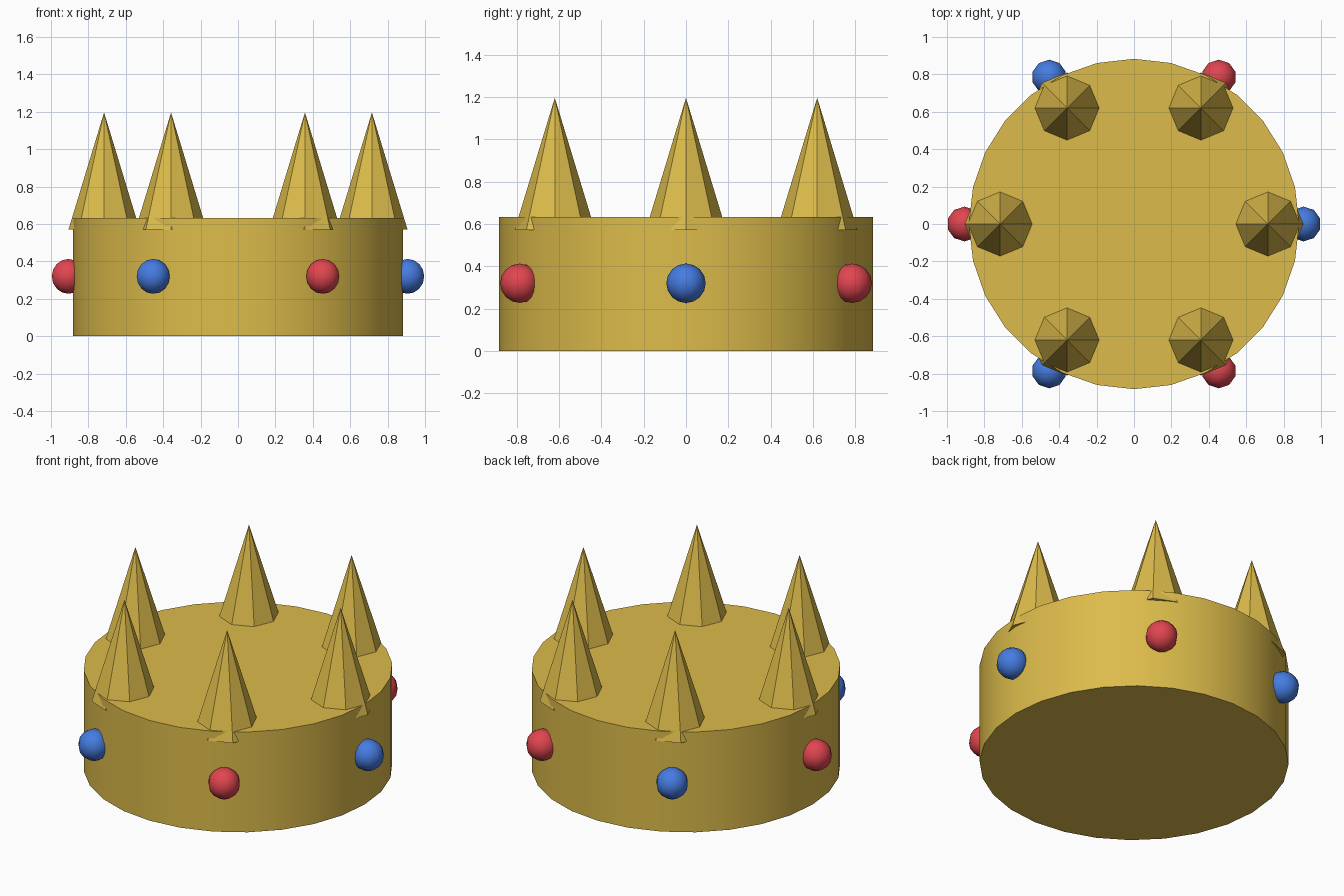
import bpy
from math import cos, sin, radians

if "Cube" in bpy.data.objects:
    bpy.data.objects.remove(bpy.data.objects["Cube"])


def material(name, color):
    m = bpy.data.materials.new(name)
    m.diffuse_color = (*color, 1)
    m.use_nodes = True
    m.node_tree.nodes["Principled BSDF"].inputs["Base Color"].default_value = m.diffuse_color
    return m


gold = material("gold", (0.72, 0.50, 0.07))
red = material("red_gem", (0.75, 0.06, 0.08))
blue = material("blue_gem", (0.06, 0.20, 0.75))


def finish(name, mat, smooth=True):
    ob = bpy.context.object
    ob.name = name
    ob.data.materials.append(mat)
    if smooth:
        bpy.ops.object.shade_smooth_by_angle(angle=radians(40))
    return ob


# Solid band
H = 0.632
bpy.ops.mesh.primitive_cylinder_add(vertices=28, radius=0.883, depth=H,
                                    location=(0, 0, H / 2))
finish("band", gold)

for i in range(6):
    a = radians(60 * i)
    # Eight-sided spike, sunk slightly into the band
    bpy.ops.mesh.primitive_cone_add(vertices=8, radius1=0.19, radius2=0, depth=0.625,
                                    location=(0.716 * cos(a), 0.716 * sin(a), 0.884))
    finish(f"spike_{i + 1}", gold, smooth=False)
    # Round gem below each spike, colours alternating
    bpy.ops.mesh.primitive_uv_sphere_add(segments=10, ring_count=8, radius=0.093,
                                         location=(0.907 * cos(a), 0.907 * sin(a), 0.32))
    finish(f"gem_{i + 1}", red if i % 2 else blue, smooth=False)
    bpy.ops.object.shade_smooth()
